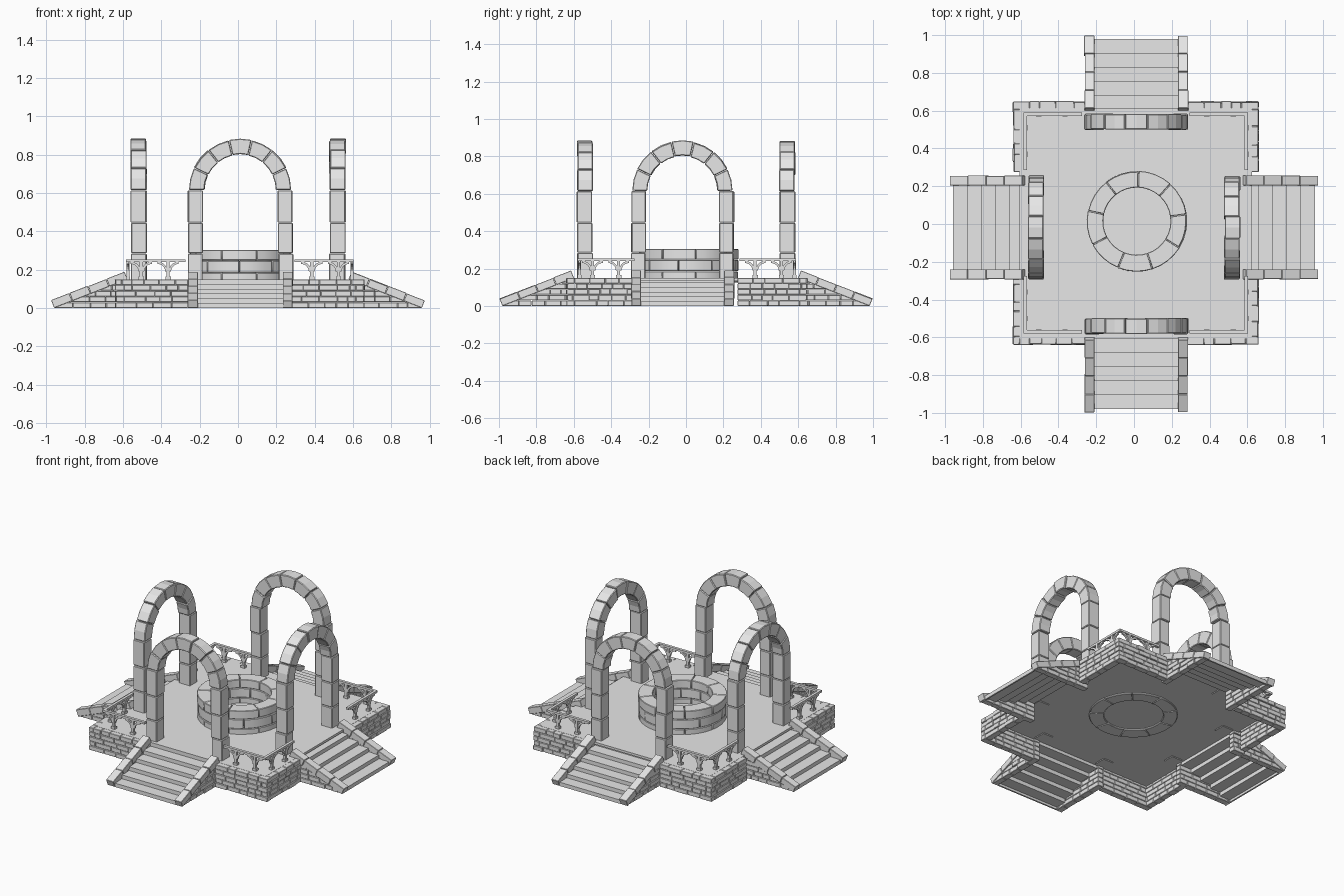
import bpy, bmesh, math, random
from mathutils import Matrix

random.seed(4)
if "Cube" in bpy.data.objects:
    bpy.data.objects.remove(bpy.data.objects["Cube"], do_unlink=True)

stone = bpy.data.materials.new("grey_stone")
stone.use_nodes = True
GREY = (0.8, 0.8, 0.8, 1)
stone.diffuse_color = GREY
stone.node_tree.nodes["Principled BSDF"].inputs["Base Color"].default_value = GREY

T = Matrix.Translation
UPRIGHT = Matrix.Rotation(math.pi / 2, 4, 'X')       # local y becomes up
SWAP = Matrix(((0, 1, 0, 0), (1, 0, 0, 0), (0, 0, 1, 0), (0, 0, 0, 1)))
COURSE = 0.03                                        # brick course height
DECK = 0.15                                          # platform height


def box(bm, m, lo, hi):
    mid = [(a + b) / 2 for a, b in zip(lo, hi)]
    size = [b - a for a, b in zip(lo, hi)]
    bmesh.ops.create_cube(bm, size=1, matrix=m @ T(mid) @ Matrix.Diagonal((*size, 1)))


def sector(bm, m, r0, r1, a0, a1, z0, z1, n):
    """Curved block between two radii and two angles."""
    rings = []
    for i in range(n + 1):
        a = a0 + (a1 - a0) * i / n
        c, s = math.cos(a), math.sin(a)
        pts = ((r0, z0), (r1, z0), (r1, z1), (r0, z1))
        rings.append([bm.verts.new(m @ T((r * c, r * s, z)).translation) for r, z in pts])
    for p, q in zip(rings, rings[1:]):
        for k in range(4):
            j = (k + 1) % 4
            bm.faces.new((p[k], p[j], q[j], q[k]))
    bm.faces.new(rings[0])
    bm.faces.new(rings[-1])


def bricks(bm, m, x0, x1, y0, y1, z):
    """One course of uneven bricks along local x, outer face at y1."""
    x = x0
    while x < x1 - 0.001:
        end = x + random.uniform(0.05, 0.1)
        if end > x1 - 0.03:
            end = x1
        out = random.uniform(-0.003, 0.004)
        box(bm, m, (x + 0.001, y0, z + 0.001), (end - 0.001, y1 + out, z + COURSE - 0.001))
        x = end


def finish(bm, name, bevel=0.0, smooth=False):
    bmesh.ops.recalc_face_normals(bm, faces=bm.faces)
    mesh = bpy.data.meshes.new(name)
    bm.to_mesh(mesh)
    bm.free()
    mesh.materials.append(stone)
    ob = bpy.data.objects.new(name, mesh)
    bpy.context.collection.objects.link(ob)
    if bevel:
        mod = ob.modifiers.new("worn_edges", 'BEVEL')
        mod.width, mod.segments = bevel, 1
    if smooth:
        bpy.ops.object.select_all(action='DESELECT')
        ob.select_set(True)
        bpy.context.view_layer.objects.active = ob
        bpy.ops.object.shade_smooth_by_angle()


# Thin deck slab
bm = bmesh.new()
box(bm, T((0.01, 0.005, 0)), (-0.615, -0.61, DECK - 0.015), (0.615, 0.61, DECK))
finish(bm, "deck")

# Round well of three staggered courses
bm = bmesh.new()
for row, (z0, z1) in enumerate(((0.125, 0.185), (0.185, 0.248), (0.248, 0.305))):
    count = 9
    step = math.tau / count
    for i in range(count):
        a = (i + row * 0.5 + 0.2) * step
        sector(bm, T((0.015, 0.015, 0)), 0.178, 0.265 + random.uniform(-0.004, 0.003),
               a + 0.005, a + step - 0.005, z0 + 0.001, z1 - 0.001, 4)
finish(bm, "well", 0.003, True)

# Each side has a stair, two stringers and an arch
sides = {"front": (0, 0.012, 0), "right": (-90, 0.022, -0.018),
         "back": (180, 0.012, 0), "left": (90, -0.022, -0.018)}
for side, (angle, dx, dy) in sides.items():
    m = T((dx, dy, 0)) @ Matrix.Rotation(math.radians(angle), 4, 'Z')

    # Open-backed steps
    bm = bmesh.new()
    tread, rise = 0.075, 0.025
    for i in range(6):
        y, z = -0.98 + i * tread, i * rise
        box(bm, m, (-0.225, y, z), (0.225, y + 0.01, z + rise))
        if i < 5:
            box(bm, m, (-0.225, y, z + rise - 0.01), (0.225, y + tread + 0.01, z + rise))
    finish(bm, side + "_steps")

    # Sloping coping stones above triangular brick walls
    bm = bmesh.new()
    foot, top = -0.983, -0.598
    slope = math.atan2(DECK, top - foot)
    length = math.hypot(DECK, top - foot)
    for s in (-1, 1):
        flip = m @ Matrix.Diagonal((s, 1, 1, 1))
        ramp = flip @ T((0, foot, 0)) @ Matrix.Rotation(slope, 4, 'X')
        for i in range(4):
            j = random.uniform(-0.002, 0.002)
            box(bm, ramp, (0.222, length * i / 4 + 0.001, 0),
                (0.274 + j, length * (i + 1) / 4 - 0.001, 0.042 + j))
        for row in range(5):
            z = row * COURSE
            start = foot + z / math.tan(slope) + 0.01
            bricks(bm, flip @ SWAP, start, top + 0.01, 0.228, 0.268, z)
    finish(bm, side + "_stair_walls", 0.002)

    # Arch: stacked leg blocks and seven wedge stones
    bm = bmesh.new()
    spring = 0.615
    for s in (-1, 1):
        flip = m @ Matrix.Diagonal((s, 1, 1, 1))
        levels = (DECK - 0.02, 0.285, 0.445, spring)
        for z0, z1 in zip(levels, levels[1:]):
            j = random.uniform(-0.003, 0.003)
            box(bm, flip, (0.197 + j, -0.582 + j, z0 + 0.001), (0.274 + j, -0.5 + j, z1 - 0.001))
    ring = m @ T((0, -0.541, spring)) @ UPRIGHT
    wedge = math.pi / 7
    for i in range(7):
        j = random.uniform(-0.003, 0.003)
        sector(bm, ring, 0.188 + j, 0.268 + j, i * wedge + 0.005, (i + 1) * wedge - 0.005,
               -0.041 + j, 0.041 + j, 2)
    finish(bm, side + "_arch", 0.004)


def railing(bm, m, inner, corner, line):
    """Rail along local x with posts and curved braces."""
    box(bm, m, (inner, line - 0.009, 0.24), (corner + 0.009, line + 0.009, 0.254))
    for px in (corner - 0.21, corner - 0.07):
        box(bm, m, (px - 0.008, line - 0.008, DECK - 0.01), (px + 0.008, line + 0.008, 0.241))
        box(bm, m, (px - 0.014, line - 0.011, DECK), (px + 0.014, line + 0.011, DECK + 0.015))
        for s in (-1, 1):
            arc = m @ T((px + s * 0.055, line, 0.19)) @ Matrix.Diagonal((s, 1, 1, 1)) @ UPRIGHT
            sector(bm, arc, 0.04, 0.052, math.pi / 2, math.pi, -0.006, 0.006, 5)


# Each corner has brick walls with interlocking ends and an angled railing
for sx, xname in ((-1, "right"), (1, "left")):
    for sy, yname in ((-1, "front"), (1, "back")):
        m = T((0.01, 0.005, 0)) @ Matrix.Diagonal((sx, sy, 1, 1))
        name = yname + "_" + xname

        bm = bmesh.new()
        for row in range(5):
            z = row * COURSE
            over = row % 2 == 0
            bricks(bm, m, 0.27, 0.65 if over else 0.605, 0.602, 0.642, z)
            bricks(bm, m @ SWAP, 0.27, 0.602 if over else 0.642, 0.607, 0.648, z)
        # mortar core between the brick faces
        box(bm, m, (0.272, 0.608, 0.003), (0.64, 0.634, DECK - 0.004))
        box(bm, m, (0.613, 0.272, 0.003), (0.64, 0.634, DECK - 0.004))
        finish(bm, name + "_wall", 0.002)

        bm = bmesh.new()
        railing(bm, m, 0.285, 0.585, 0.575)
        railing(bm, m @ SWAP, 0.28, 0.575, 0.585)
        finish(bm, name + "_railing")
